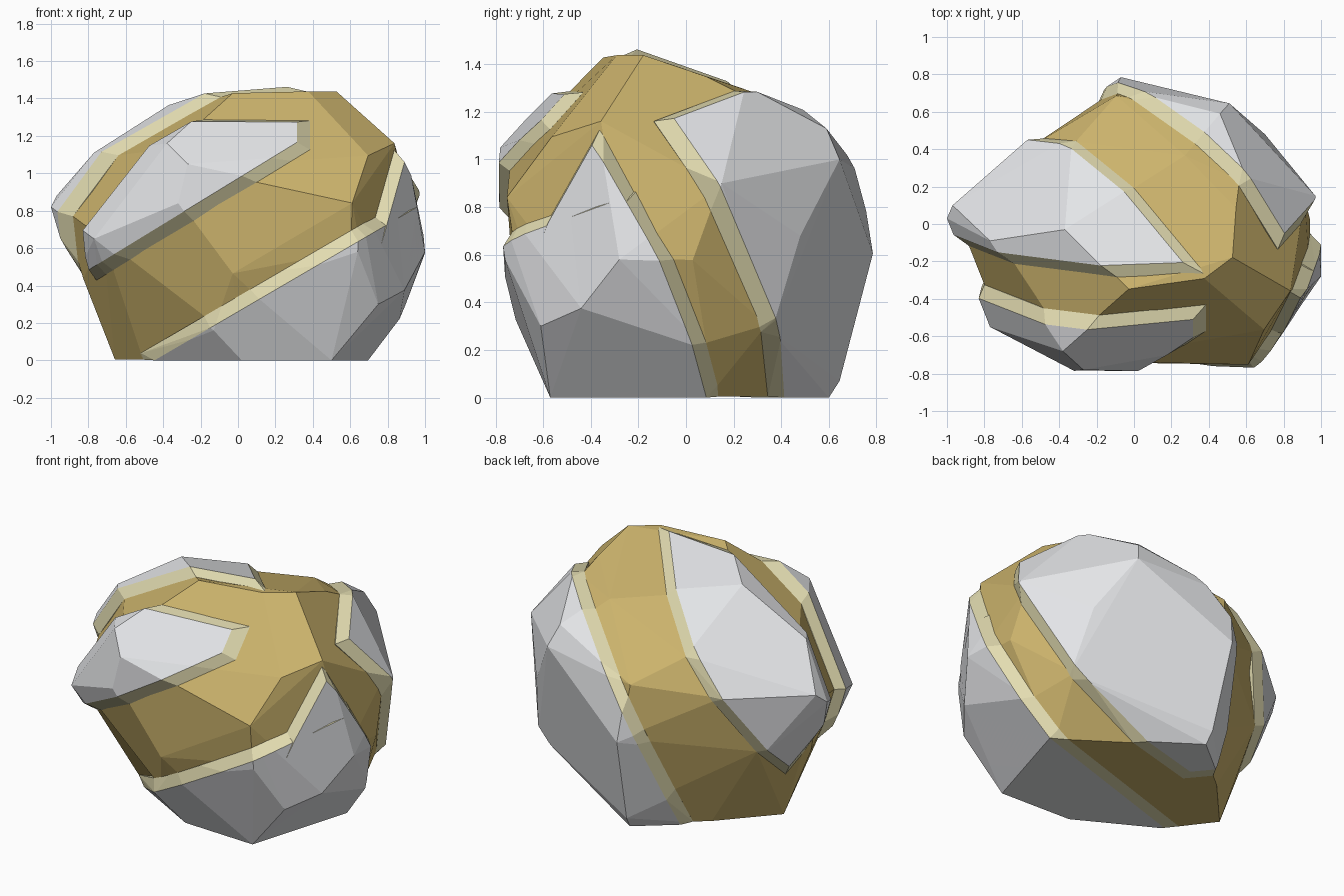
import bpy
import bmesh
from mathutils import Vector

cube = bpy.data.objects.get("Cube")
if cube:
    bpy.data.objects.remove(cube, do_unlink=True)


def make_material(name, rgb):
    material = bpy.data.materials.new(name)
    material.use_nodes = True
    material.diffuse_color = (*rgb, 1)
    shader = next(n for n in material.node_tree.nodes if n.type == 'BSDF_PRINCIPLED')
    shader.inputs["Base Color"].default_value = (*rgb, 1)
    shader.inputs["Roughness"].default_value = 0.9
    return material


stone_grey = make_material("stone grey", (0.78, 0.79, 0.81))
vein_gold = make_material("vein gold", (0.60, 0.45, 0.15))
edge_cream = make_material("edge cream", (0.77, 0.72, 0.44))

# Corner points of the boulder, grouped by region
FOOT = [(.7, .1, 0), (-.03, .6, 0), (-.4, .3, 0), (-.7, -.03, 0),
        (-.54, -.24, 0), (.02, -.55, 0), (.5, -.57, 0)]
FRONT = [(.65, -.8, .85), (.74, -.6, 1.12), (.31, -.76, .47), (.64, -.76, .58),
         (-.03, -.77, .45), (-.13, -.62, .16), (-.27, -.78, 1.05),
         (-.32, -.785, .84), (-.38, -.68, 1.16), (-.77, -.55, .65)]
RIGHT = [(1, -.28, .58), (.89, -.44, .375), (.75, -.61, .3), (.86, .09, .2),
         (.89, -.38, 1.19), (.97, .15, .9), (1, .03, .57)]
BACK = [(-.07, .785, .605), (.51, .645, 1), (.7, .48, .68), (.77, .36, .28),
        (.46, .59, 1.13), (-.1, .73, .95), (-.24, .62, .62), (-.5, .46, .62),
        (-.04, .645, .07)]
LEFT = [(-1, .03, .82), (-.97, .1, .88), (-.77, -.09, 1.11), (-.57, .45, .88),
        (-.33, .47, 1.1), (-.72, .28, .5), (-.88, -.06, .42), (-.69, -.22, .28),
        (-.8, -.42, .72)]
TOP = [(.56, -.19, 1.485), (.4, -.31, 1.485), (-.03, -.37, 1.475),
       (-.37, -.03, 1.365), (.6, .25, 1.31), (.58, .09, 1.39), (.29, .39, 1.29)]

MIDDLE = Vector((0, 0, 0.7))
VEIN_DEPTH = 0.94
BEVEL = 0.07


def hull(points):
    """Convex solid around a set of points."""
    bm = bmesh.new()
    for point in points:
        bm.verts.new(point)
    bmesh.ops.remove_doubles(bm, verts=bm.verts[:], dist=0.001)
    bmesh.ops.convex_hull(bm, input=bm.verts[:])
    loose = [v for v in bm.verts if not v.link_faces]
    bmesh.ops.delete(bm, geom=loose, context='VERTS')
    bmesh.ops.recalc_face_normals(bm, faces=bm.faces[:])
    return bm


def sink(point):
    """Move a point in to the vein level, keeping the foot flat."""
    point = Vector(point)
    inner = MIDDLE + (point - MIDDLE) * VEIN_DEPTH
    if point.z < 0.001:
        inner.z = 0.004
    return inner


def clipped_points(solid, cuts, inset):
    """Surface points of a solid that lie behind all the cutting planes."""
    bm = solid.copy()
    for normal, distance in cuts:
        normal = Vector(normal).normalized()
        bmesh.ops.bisect_plane(bm, geom=bm.verts[:] + bm.edges[:] + bm.faces[:],
                               dist=0.0001, plane_co=normal * (distance - inset),
                               plane_no=normal, clear_outer=True)
    points = [v.co.copy() for v in bm.verts]
    bm.free()
    return points


def add_object(name, bm, materials):
    bmesh.ops.dissolve_limit(bm, angle_limit=0.09, verts=bm.verts[:],
                             edges=bm.edges[:], delimit={'MATERIAL'})
    mesh = bpy.data.meshes.new(name)
    bm.to_mesh(mesh)
    bm.free()
    for material in materials:
        mesh.materials.append(material)
    obj = bpy.data.objects.new(name, mesh)
    bpy.context.collection.objects.link(obj)


corners = FOOT + FRONT + RIGHT + BACK + LEFT + TOP
boulder = hull(corners)
core = hull([sink(p) for p in corners])
outer_planes = [(f.normal.copy(), f.normal.dot(f.verts[0].co)) for f in boulder.faces]


def on_surface(face):
    return any(all(abs(n.dot(v.co) - d) < 0.002 for v in face.verts)
               for n, d in outer_planes)


# Raised stone plates, each bounded by the planes of the veins around it;
# the side plate overlaps the lower one to form its upward point
lower_back_cut = ((-.27, .855, .437), -.045)
PLATES = {
    "lower_stone_plate": [((-.504, 0, .864), .295), lower_back_cut],
    "side_stone_plate": [((-.96, 0, .27), -.5), lower_back_cut],
    "front_stone_plate": [((.52, 0, -.85), -.76), ((-.088, .93, .355), .02),
                          ((1, 0, 0), .385)],
    "top_stone_plate": [((.714, .388, -.583), -.675), ((.06, -.94, -.32), -.19)],
    "back_stone_plate": [((.23, -.86, -.45), -.23), ((-.706, -.585, .404), .005)],
}
for name, cuts in PLATES.items():
    plate = hull(clipped_points(boulder, cuts, BEVEL) + clipped_points(core, cuts, 0))
    for face in plate.faces:
        face.material_index = 0 if on_surface(face) else 1
    add_object(name, plate, [stone_grey, edge_cream])

# Gold core that shows in the gaps between the plates
add_object("vein_core", core, [vein_gold])
boulder.free()
